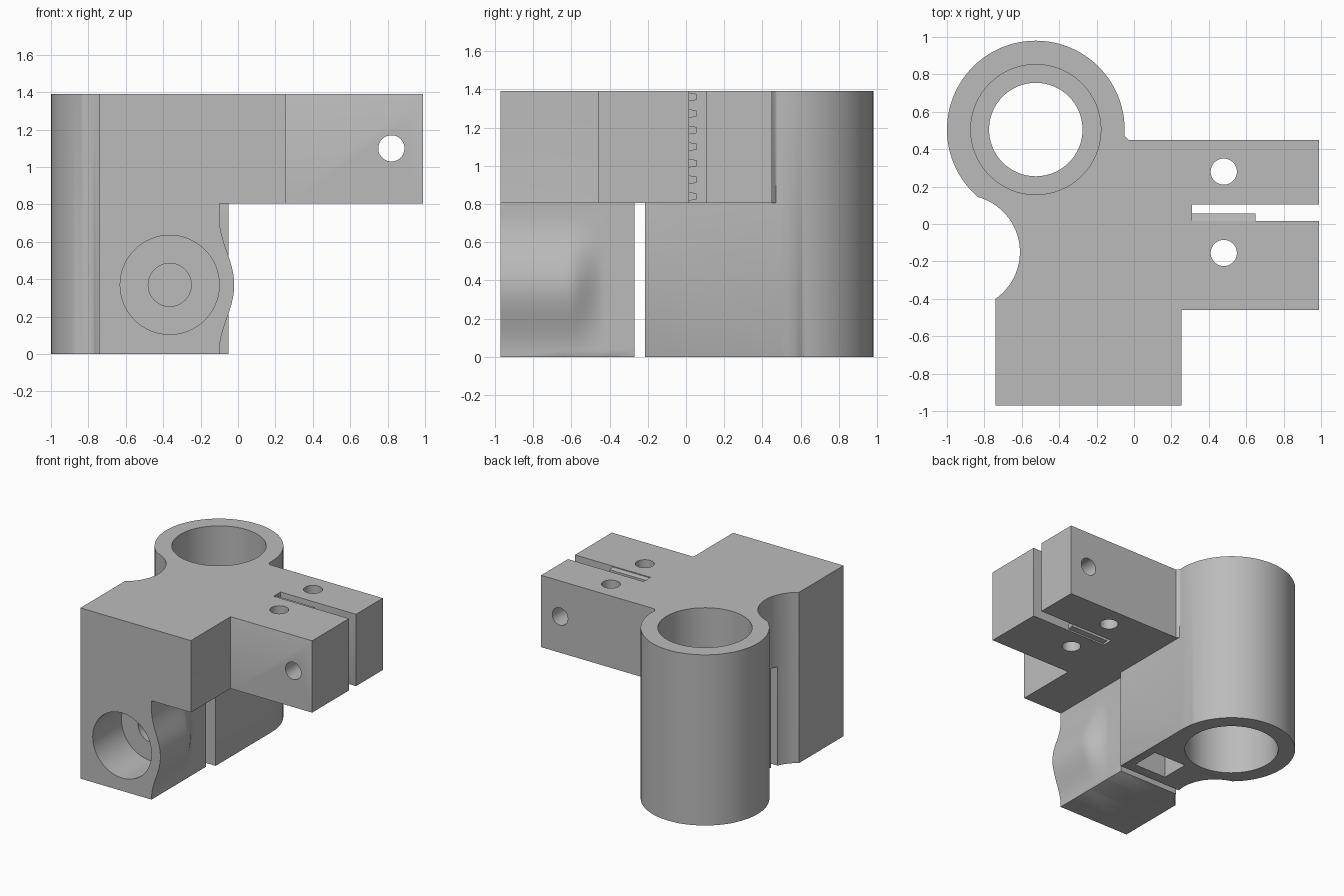
import bpy, bmesh, math
from mathutils import Matrix, Vector

if "Cube" in bpy.data.objects:
    bpy.data.objects.remove(bpy.data.objects["Cube"], do_unlink=True)

grey = bpy.data.materials.new("plain_grey")
grey.use_nodes = True
COLOR = (0.5, 0.5, 0.5, 1)
grey.diffuse_color = COLOR
grey.node_tree.nodes["Principled BSDF"].inputs["Base Color"].default_value = COLOR

TOP, SHELF = 1.39, 0.805          # bracket top and underside of the arm


def finish(bm, name):
    bmesh.ops.recalc_face_normals(bm, faces=bm.faces)
    mesh = bpy.data.meshes.new(name)
    bm.to_mesh(mesh)
    bm.free()
    mesh.materials.append(grey)
    ob = bpy.data.objects.new(name, mesh)
    bpy.context.collection.objects.link(ob)
    return ob


def loft(name, rings):
    """Closed solid through rings of equal length."""
    bm = bmesh.new()
    loops = [[bm.verts.new(p) for p in ring] for ring in rings]
    n = len(loops[0])
    for a, b in zip(loops, loops[1:]):
        for i in range(n):
            j = (i + 1) % n
            bm.faces.new((a[i], a[j], b[j], b[i]))
    bm.faces.new(loops[0])
    bm.faces.new(loops[-1])
    return finish(bm, name)


def prism(name, outline, z0, z1):
    return loft(name, [[(x, y, z) for x, y in outline] for z in (z0, z1)])


def box(name, x0, x1, y0, y1, z0, z1):
    return prism(name, [(x0, y0), (x1, y0), (x1, y1), (x0, y1)], z0, z1)


def rod(name, start, end, radius, sides=64):
    a, b = Vector(start), Vector(end)
    bm = bmesh.new()
    turn = (b - a).to_track_quat('Z', 'Y').to_matrix().to_4x4()
    bmesh.ops.create_cone(bm, cap_ends=True, segments=sides, radius1=radius,
                          radius2=radius, depth=(b - a).length,
                          matrix=Matrix.Translation((a + b) / 2) @ turn)
    return finish(bm, name)


def apply(ob, mod):
    bpy.context.view_layer.objects.active = ob
    bpy.ops.object.modifier_apply(modifier=mod.name)


def combine(ob, tool, operation):
    mod = ob.modifiers.new("combine", 'BOOLEAN')
    mod.operation, mod.object, mod.solver = operation, tool, 'EXACT'
    tool.hide_render = True
    apply(ob, mod)
    bpy.data.objects.remove(tool, do_unlink=True)


# Upper plate with the clamping arm
bracket = prism("corner_bracket", [
    (-0.74, -0.97), (0.255, -0.97), (0.255, -0.46), (0.99, -0.46), (0.99, 0.45),
    (-0.03, 0.45), (-0.05, 0.47), (-0.06, 0.52), (-0.4, 0.6), (-0.74, 0.2)], SHELF, TOP)

# Front block: its right wall swells around the bore
def front_ring(y):
    t = min(max((-0.42 - y) / 0.2, 0), 1)
    swell = 0.08 * t * t * (3 - 2 * t)
    ring = [(-0.74, y, 0.9), (-0.74, y, 0)]
    for i in range(25):
        z = 0.8 * i / 24
        u = min(abs(z - 0.37) / 0.36, 1)
        ring.append((-0.1 + swell * math.cos(u * math.pi / 2) ** 2, y, z))
    return ring + [(-0.1, y, 0.9)]


ys = [-0.97] + [-0.64 + 0.02 * i for i in range(12)] + [-0.27]
combine(bracket, loft("front_block", [front_ring(y) for y in ys]), 'UNION')

# Rear block and vertical bearing sleeve
combine(bracket, box("rear_block", -0.74, -0.05, -0.215, 0.505, 0, 0.9), 'UNION')
SX, SY = -0.525, 0.505
combine(bracket, rod("bearing_sleeve", (SX, SY, 0), (SX, SY, TOP), 0.475, 96), 'UNION')

# Scalloped side and belt slot, cut before the edges are rounded
combine(bracket, rod("side_scallop", (-0.915, -0.15, -0.1), (-0.915, -0.15, 1.5), 0.305, 96), 'DIFFERENCE')
combine(bracket, box("belt_slot", 0.31, 1.1, 0.015, 0.105, 0.7, 1.5), 'DIFFERENCE')

# Softened outer edges
bevel = bracket.modifiers.new("soft_edges", 'BEVEL')
bevel.width, bevel.segments = 0.014, 2
bevel.limit_method, bevel.angle_limit = 'ANGLE', math.radians(50)
apply(bracket, bevel)

# Bores and holes: start, end, radius
holes = {
    "sleeve_bore": ((SX, SY, -0.1), (SX, SY, 1.5), 0.25),
    "lower_bearing_seat": ((SX, SY, -0.1), (SX, SY, 0.55), 0.348),
    "upper_bearing_seat": ((SX, SY, 0.84), (SX, SY, 1.5), 0.348),
    "front_seat": ((-0.365, -1.1, 0.37), (-0.365, -0.6, 0.37), 0.265),
    "front_hole": ((-0.365, -1.1, 0.37), (-0.365, -0.25, 0.37), 0.115),
    "cross_rod_hole": ((-1.1, -0.24, 0.895), (0.12, -0.24, 0.895), 0.19),
    "arm_hole_back": ((0.48, 0.28, 0.7), (0.48, 0.28, 1.5), 0.07),
    "arm_hole_front": ((0.48, -0.155, 0.7), (0.48, -0.155, 1.5), 0.07),
    "clamp_hole": ((0.82, -0.6, 1.1), (0.82, 0.6, 1.1), 0.07),
}
for name, (start, end, radius) in holes.items():
    combine(bracket, rod(name, start, end, radius), 'DIFFERENCE')
combine(bracket, box("underside_pocket", -0.41, -0.12, -0.13, 0.1, -0.1, 0.5), 'DIFFERENCE')

# Belt teeth inside the slot
for i in range(7):
    z = 0.84 + 0.0867 * i
    profile = [(0.005, z - 0.024), (0.055, z - 0.016), (0.055, z + 0.016), (0.005, z + 0.024)]
    loft("belt_tooth_%d" % (i + 1), [[(x, y, h) for y, h in profile] for x in (0.3, 0.65)])

# Smooth curved walls, crisp edges
bpy.ops.object.select_all(action='DESELECT')
bracket.select_set(True)
bpy.context.view_layer.objects.active = bracket
bpy.ops.object.shade_smooth_by_angle(angle=math.radians(35))
